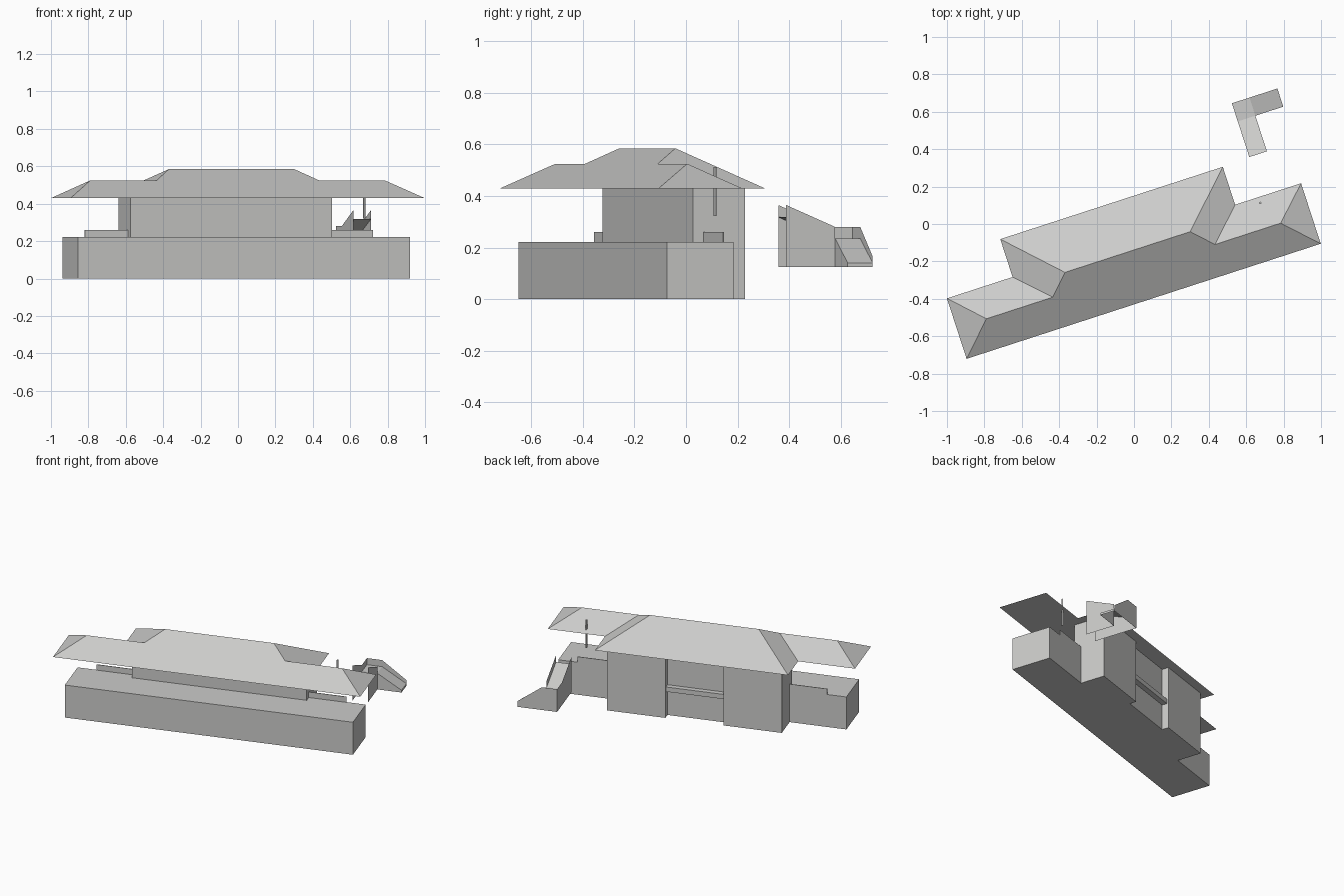
import bpy, bmesh, math

cube = bpy.data.objects.get("Cube")
if cube:
    bpy.data.objects.remove(cube, do_unlink=True)

YAW = math.radians(18)   # the whole house is turned on its plot

plaster = bpy.data.materials.new("pale_grey")
plaster.use_nodes = True
GREY = (0.6, 0.6, 0.59, 1)
plaster.diffuse_color = GREY
plaster.node_tree.nodes["Principled BSDF"].inputs["Base Color"].default_value = GREY


def add(name, verts, faces, solid=True):
    """Make an object from points in house coordinates (along, across, up)."""
    mesh = bpy.data.meshes.new(name)
    mesh.from_pydata(verts, [], faces)
    if solid:
        bm = bmesh.new()
        bm.from_mesh(mesh)
        bmesh.ops.recalc_face_normals(bm, faces=bm.faces)
        bm.to_mesh(mesh)
        bm.free()
    mesh.materials.append(plaster)
    obj = bpy.data.objects.new(name, mesh)
    obj.rotation_euler.z = YAW
    bpy.context.collection.objects.link(obj)
    return obj


def prism(name, outline, z0, z1):
    n = len(outline)
    verts = [(u, v, z) for z in (z0, z1) for u, v in outline]
    faces = [list(range(n)), list(range(n, 2 * n))]
    faces += [(i, (i + 1) % n, (i + 1) % n + n, i + n) for i in range(n)]
    return add(name, verts, faces)


def box(name, u0, u1, v0, v1, z0, z1):
    return prism(name, [(u0, v0), (u1, v0), (u1, v1), (u0, v1)], z0, z1)


# Ground floor with the front terrace and both wings
WING_BACK, DECK = -0.083, 0.222
box("ground_floor", -1.014, 0.853, -0.354, WING_BACK, 0, DECK)

# Tall central block with a recessed bay in the middle third of its back
L, R, BACK, EAVE = -0.646, 0.485, 0.083, 0.43
third = (R - L) / 3
bay_l, bay_r, bay_v = L + third, R - third, BACK - 0.045
prism("central_block",
      [(L, -0.13), (R, -0.13), (R, BACK), (bay_r, BACK), (bay_r, bay_v),
       (bay_l, bay_v), (bay_l, BACK), (L, BACK)], 0, EAVE)
box("bay_ledge", bay_l, bay_r, bay_v, BACK - 0.01, 0.175, 0.207)

# Low parapets at the back of the wing terraces
for side, u0, u1 in (("right", -0.889, L), ("left", R, 0.73)):
    box(side + "_parapet", u0, u1, WING_BACK - 0.004, WING_BACK, DECK, 0.26)

# Hipped roof: eave outline, then ridge points from one end to the other
eaves = [(-1.074, -0.409), (0.917, -0.409), (0.917, -0.069), (0.546, -0.069),
         (0.546, 0.144), (-0.705, 0.144), (-0.705, -0.069), (-1.074, -0.069)]
ridges = [(-0.907, -0.238, 0.525), (-0.534, -0.238, 0.525),
          (-0.431, -0.132, 0.585), (0.273, -0.132, 0.585),
          (0.378, -0.238, 0.525), (0.747, -0.238, 0.525)]
add("hipped_roof", [(u, v, EAVE) for u, v in eaves] + ridges,
    [(0, 1, 13, 12, 11, 10, 9, 8), (1, 2, 13), (2, 3, 12, 13),
     (3, 4, 11, 12), (4, 5, 10, 11), (5, 6, 9, 10), (6, 7, 8, 9),
     (7, 0, 8), (7, 6, 5, 4, 3, 2, 1, 0)])

# Round pole standing through the roof of the left wing
bpy.ops.mesh.primitive_cylinder_add(vertices=12, radius=0.006, depth=0.19)
pole = bpy.context.object
pole.name = "roof_pole"
pole.data.materials.append(plaster)
pole.location = (0.675, 0.113, 0.417)
bpy.ops.object.shade_smooth_by_angle()

# Outdoor stair: thin sheets, an upper flight, a landing and a lower flight
A0, A1, A2 = 0.697, 0.796, 0.953     # along
B0, B1, B2 = 0.15, 0.35, 0.452       # across
FOOT, LAND, RAIL, TOP = 0.125, 0.235, 0.28, 0.365


def wall(name, pts):
    """Upright sheet under a top edge given as (along, across, height)."""
    foot = [(u, v, FOOT) for u, v, z in reversed(pts)]
    add(name, pts + foot, [list(range(2 * len(pts)))], solid=False)


wall("stair_outer_wall", [(A0, B2, RAIL), (A0, B1, RAIL), (A0, B0, TOP)])
wall("stair_inner_wall", [(A1, B0, TOP), (A1, B1, RAIL)])
wall("stair_back_wall", [(A2, B2, 0.165), (A1, B2, RAIL), (A0, B2, RAIL)])
wall("stair_front_wall", [(A1, B1, LAND), (A2, B1, 0.14)])
wall("stair_end_wall", [(A2, B1, 0.14), (A2, B2, 0.14)])
add("stair_floor",
    [(A0, B0, 0.318), (A1, B0, 0.318), (A1, B1, LAND), (A0, B1, LAND),
     (A1, B2, LAND), (A0, B2, LAND), (A2, B1, 0.14), (A2, B2, 0.14)],
    [(0, 1, 2, 3), (3, 2, 4, 5), (2, 6, 7, 4)], solid=False)
